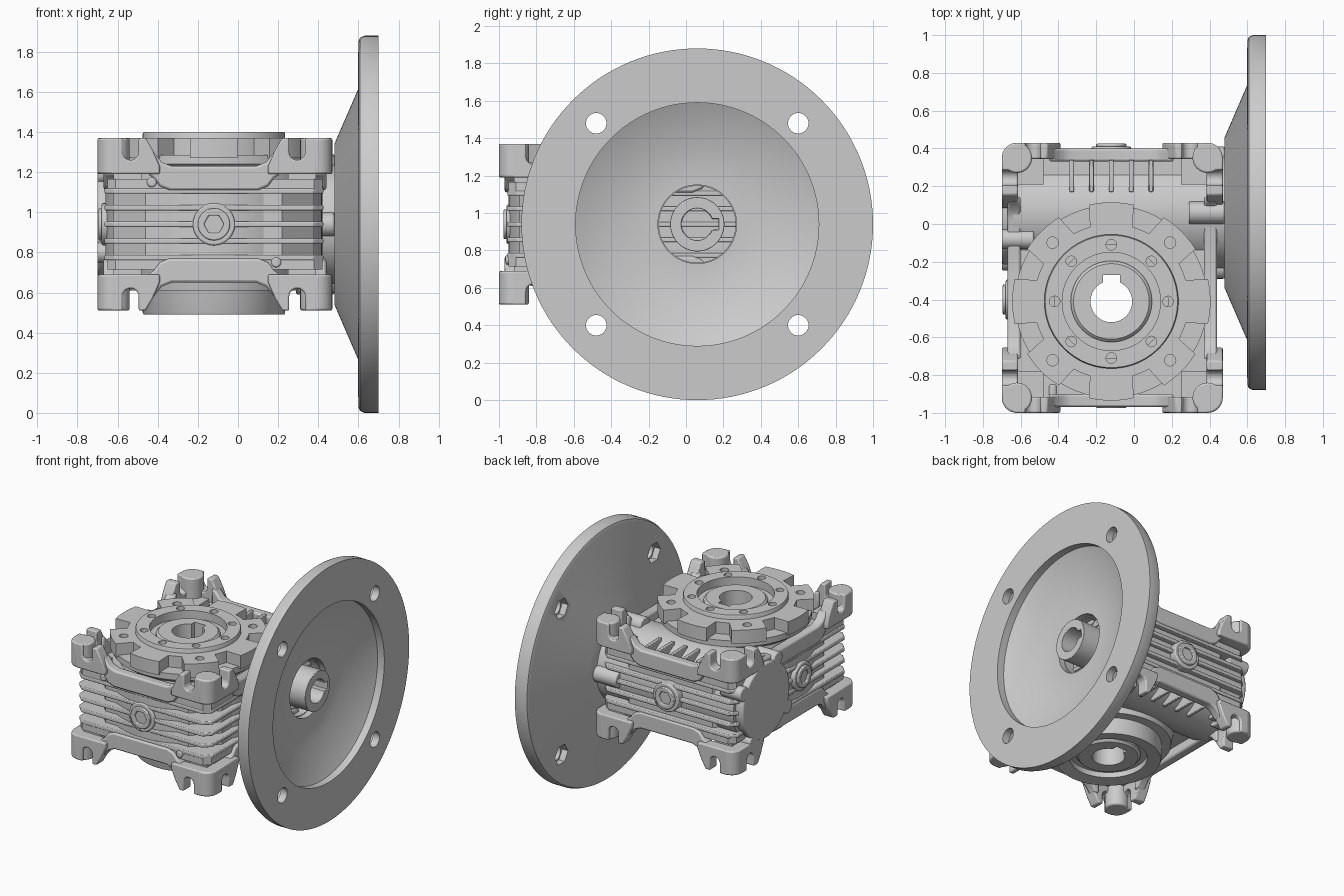
import bpy, bmesh
from math import sin, cos, pi, radians

if "Cube" in bpy.data.objects:
    bpy.data.objects.remove(bpy.data.objects["Cube"])

ZC = 0.94            # height of the worm axis
GX, GY = -0.12, -0.41  # output bore axis
WY = 0.06            # worm axis y


def make(name, verts, faces, bevel=0):
    me = bpy.data.meshes.new(name)
    me.from_pydata(verts, [], faces)
    bm = bmesh.new()
    bm.from_mesh(me)
    bmesh.ops.recalc_face_normals(bm, faces=bm.faces)
    bm.to_mesh(me)
    bm.free()
    ob = bpy.data.objects.new(name, me)
    bpy.context.collection.objects.link(ob)
    if bevel:
        m = ob.modifiers.new("soft_edges", 'BEVEL')
        m.width, m.segments, m.limit_method = bevel, 2, 'ANGLE'
        m.angle_limit = radians(35)
    return ob


def place(axis, a, b, d):
    return {'x': (d, a, b), 'y': (a, d, b), 'z': (a, b, d)}[axis]


def extrude(name, pts, d0, d1, axis='z', bevel=0):
    n = len(pts)
    v = [place(axis, a, b, d) for d in (d0, d1) for a, b in pts]
    f = [tuple(range(n)), tuple(range(n, 2 * n))]
    f += [(i, (i + 1) % n, n + (i + 1) % n, n + i) for i in range(n)]
    return make(name, v, f, bevel)


def circle(a, b, r, n=48):
    return [(a + r * cos(2 * pi * i / n), b + r * sin(2 * pi * i / n)) for i in range(n)]


def rod(name, a, b, r, d0, d1, axis='z', n=48, bevel=0):
    return extrude(name, circle(a, b, r, n), d0, d1, axis, bevel)


def lathe(name, prof, a, b, axis, n=96):
    """Spin a closed (radius, distance) profile about an axis."""
    m = len(prof)
    v = [place(axis, a + r * cos(2 * pi * i / n), b + r * sin(2 * pi * i / n), d)
         for i in range(n) for r, d in prof]
    f = [(i * m + j, i * m + (j + 1) % m, ((i + 1) % n) * m + (j + 1) % m, ((i + 1) % n) * m + j)
         for i in range(n) for j in range(m)]
    return make(name, v, f)


def chamfered(x0, x1, y0, y1, c):
    return [(x0 + c, y0), (x1 - c, y0), (x1, y0 + c), (x1, y1 - c),
            (x1 - c, y1), (x0 + c, y1), (x0, y1 - c), (x0, y0 + c)]


def box(name, x0, x1, y0, y1, z0, z1, bevel=0):
    return extrude(name, [(x0, y0), (x1, y0), (x1, y1), (x0, y1)], z0, z1, 'z', bevel)


def cut(ob, *cutters):
    bpy.context.view_layer.objects.active = ob
    for c in cutters:
        c.hide_render = True
        m = ob.modifiers.new("cut", 'BOOLEAN')
        m.operation, m.object, m.solver = 'DIFFERENCE', c, 'EXACT'
        ob.modifiers.move(len(ob.modifiers) - 1, 0)
        bpy.ops.object.modifier_apply(modifier=m.name)
        bpy.data.objects.remove(c)
    return ob


def bore_cutter():
    return rod("cutter", GX, GY, 0.3, 0, 2)


# --- motor flange: dished disc with four bolt holes and hex pockets behind
flange = lathe("motor_flange", [
    (0.21, 0.48), (0.40, 0.48), (0.67, 0.597), (0.91, 0.60), (0.93, 0.608), (0.94, 0.63),
    (0.94, 0.70), (0.65, 0.70), (0.65, 0.645), (0.41, 0.53), (0.21, 0.53)], WY, ZC, 'x', 128)
for sy in (-1, 1):
    for sz in (-1, 1):
        y, z = WY + sy * 0.54, ZC + sz * 0.54
        cut(flange, rod("cutter", y, z, 0.055, 0.5, 0.8, 'x', 32),
            rod("cutter", y, z, 0.075, 0.5, 0.645, 'x', 6))

# --- worm input: neck behind flange and keyed hub
lathe("input_neck", [(0.01, 0.30), (0.30, 0.30), (0.30, 0.485), (0.205, 0.485),
                     (0.205, 0.41), (0.01, 0.41)], WY, ZC, 'x')
hub = rod("input_hub", WY, ZC, 0.145, 0.38, 0.61, 'x', 64, 0.008)
cut(hub, rod("cutter", WY, ZC, 0.085, 0.42, 0.8, 'x'),
    extrude("cutter", [(WY, ZC - 0.03), (WY + 0.115, ZC - 0.03),
                       (WY + 0.115, ZC + 0.03), (WY, ZC + 0.03)], 0.42, 0.8, 'x'))

# --- worm casing, its end cover and the screw bosses at both ends
rod("worm_casing", WY, ZC, 0.30, -0.64, 0.40, 'x', 96)
rod("worm_end_cover", WY, ZC, 0.275, -0.70, -0.62, 'x', 96, 0.01)
for k in range(4):
    t = radians(119 + 90 * k)
    rod("cover_screw_boss", WY + 0.29 * cos(t), ZC + 0.29 * sin(t), 0.052, -0.70, -0.53, 'x', 24, 0.008)
    t = pi / 2 * k
    rod("neck_screw_boss", WY + 0.29 * cos(t), ZC + 0.29 * sin(t), 0.06, 0.29, 0.48, 'x', 24, 0.008)

# --- gear case body with cooling fins
cut(extrude("gearbox_core", chamfered(-0.62, 0.38, -0.89, 0.35, 0.16), ZC - 0.21, ZC + 0.21), bore_cutter())
lathe("gear_case", [(0.3, ZC - 0.33), (0.42, ZC - 0.33), (0.44, ZC - 0.22), (0.54, ZC - 0.20), (0.54, ZC + 0.20),
                    (0.46, ZC + 0.22), (0.44, ZC + 0.33), (0.3, ZC + 0.33)], GX, GY, 'z')
for k in range(-2, 3):
    z = ZC + k * 0.083
    cut(extrude("cooling_fin", chamfered(-0.665, 0.425, -0.955, 0.39, 0.05), z - 0.013, z + 0.013, 'z', 0.006),
        bore_cutter())

# --- top and bottom rims: floor, slotted feet, corner posts, dipped side strips
SIDES = [("front", 'y', -0.12, 0.585, 0.415, 0.30, -1.0, 1),
         ("back", 'y', -0.12, 0.585, 0.415, 0.30, 0.43, -1),
         ("left", 'x', -0.285, 0.715, 0.53, 0.40, -0.70, 1),
         ("right", 'x', -0.285, 0.715, 0.53, 0.40, 0.47, -1)]
for s, level in ((1, "upper"), (-1, "lower")):
    lo, hi = sorted((ZC + s * 0.17, ZC + s * 0.225))
    cut(extrude(level + "_rim_floor", chamfered(-0.65, 0.42, -0.95, 0.38, 0.04), lo, hi), bore_cutter())
    # casing ribs over the worm
    for x in (-0.33, -0.225, -0.12, -0.015, 0.09):
        lo, hi = sorted((ZC + s * 0.15, ZC + s * 0.30))
        box(level + "_casing_rib", x - 0.012, x + 0.012, 0.17, 0.34, lo, hi, 0.005)
    lo, hi = sorted((ZC + s * 0.25, ZC + s * 0.43))
    for x in (-0.62, 0.39):
        for y in (-0.92, 0.35):
            rod(level + "_corner_post", x, y, 0.08, lo, hi, 'z', 32, 0.01)
            sx, sy = (1 if x < 0 else -1), (1 if y < 0 else -1)
            px, py = sorted((x, x + sx * 0.14)), sorted((y, y + sy * 0.14))
            lo2, hi2 = sorted((ZC + s * 0.19, ZC + s * 0.28))
            box(level + "_corner_floor", *px, *py, lo2, hi2)
    for side, axis, c, half, a, u0, face, inward in SIDES:
        e = half - 0.07
        slot = [(a - 0.04 * cos(pi * i / 10), 0.36 - 0.04 * sin(pi * i / 10)) for i in range(11)]
        foot = [(e, 0.25), (u0 - 0.03, 0.25), (u0 - 0.03, 0.29), (u0 + 0.005, 0.37), (u0 + 0.04, 0.43),
                (a - 0.04, 0.43)] + slot + [(a + 0.04, 0.43), (e, 0.43)]
        for m in (-1, 1):
            extrude(f"{level}_{side}_foot", [(c + m * u, ZC + s * z) for u, z in foot],
                    face, face + inward * 0.085, axis, 0.008)
        w = u0 + 0.03
        top = [(w, 0.37), (w - 0.03, 0.36), (w - 0.07, 0.31), (w - 0.12, 0.29)]
        low = [(w, 0.25), (w - 0.03, 0.23), (w - 0.06, 0.19), (w - 0.11, 0.17)]
        strip = top + [(-u, z) for u, z in top[::-1]] + [(-u, z) for u, z in low] + low[::-1]
        extrude(f"{level}_{side}_strip", [(c + u, ZC + s * z) for u, z in strip],
                face + inward * 0.03, face + inward * 0.10, axis, 0.012)

# --- lobed output cover on top
lathe("cover_base", [(0.3, ZC + 0.27), (0.47, ZC + 0.27), (0.51, ZC + 0.30),
                     (0.51, ZC + 0.345), (0.3, ZC + 0.345)], GX, GY, 'z')
lobes = []
for k in range(8):
    for lo, hi, r in ((-13, 13, 0.525), (16, 29, 0.41)):
        for i in range(7):
            t = radians(45 * k + lo + (hi - lo) * i / 6)
            lobes.append((GX + r * cos(t), GY + r * sin(t)))
cover = cut(extrude("output_cover", lobes, ZC + 0.33, ZC + 0.43, 'z'), bore_cutter())
for k in range(4):
    t = radians(45 + 90 * k)
    cut(cover, rod("cutter", GX + 0.44 * cos(t), GY + 0.44 * sin(t), 0.03, ZC + 0.35, 2, 'z', 24))

# --- output bearing ring and hollow keyed shaft, through the whole body
ring = lathe("output_bearing_ring", [
    (0.21, ZC - 0.40), (0.26, ZC - 0.40), (0.26, ZC - 0.44), (0.35, ZC - 0.45), (0.355, ZC - 0.44),
    (0.355, ZC + 0.45), (0.35, ZC + 0.46), (0.26, ZC + 0.46), (0.26, ZC + 0.40), (0.21, ZC + 0.40)], GX, GY, 'z')
for k in range(8):
    t = radians(45 * k)
    cut(ring, rod("cutter", GX + 0.3 * cos(t), GY + 0.3 * sin(t), 0.028, ZC + 0.42, 2, 'z', 20))
shaft = lathe("output_hollow_shaft", [(0.11, ZC - 0.43), (0.20, ZC - 0.43), (0.215, ZC - 0.415),
                                      (0.215, ZC + 0.415), (0.20, ZC + 0.43), (0.11, ZC + 0.43)], GX, GY, 'z')
cut(shaft, box("cutter", GX - 0.045, GX + 0.045, GY, GY + 0.14, 0, 2))

# --- oil plugs with hex sockets on front, back and left
for side, axis, a, d0, d1 in (("front", 'y', GX, -0.90, -0.975), ("back", 'y', GX, 0.33, 0.425),
                              ("left", 'x', -0.40, -0.60, -0.695)):
    out = 1 if d1 > d0 else -1
    rod(side + "_plug_boss", a, ZC, 0.105, d0, d1 - out * 0.015, axis, 48, 0.008)
    cut(rod(side + "_plug", a, ZC, 0.08, d0, d1, axis, 48, 0.006),
        rod("cutter", a, ZC, 0.05, d1 - out * 0.04, d1 + out * 0.1, axis, 6))

# --- small locating pins on the front
for x, z in ((-0.43, 1.15), (0.19, 0.75)):
    rod("front_pin", x, z, 0.025, -0.85, -0.965, 'y', 16, 0.008)

bpy.ops.object.select_all(action='SELECT')
bpy.ops.object.shade_smooth_by_angle(angle=radians(30))
